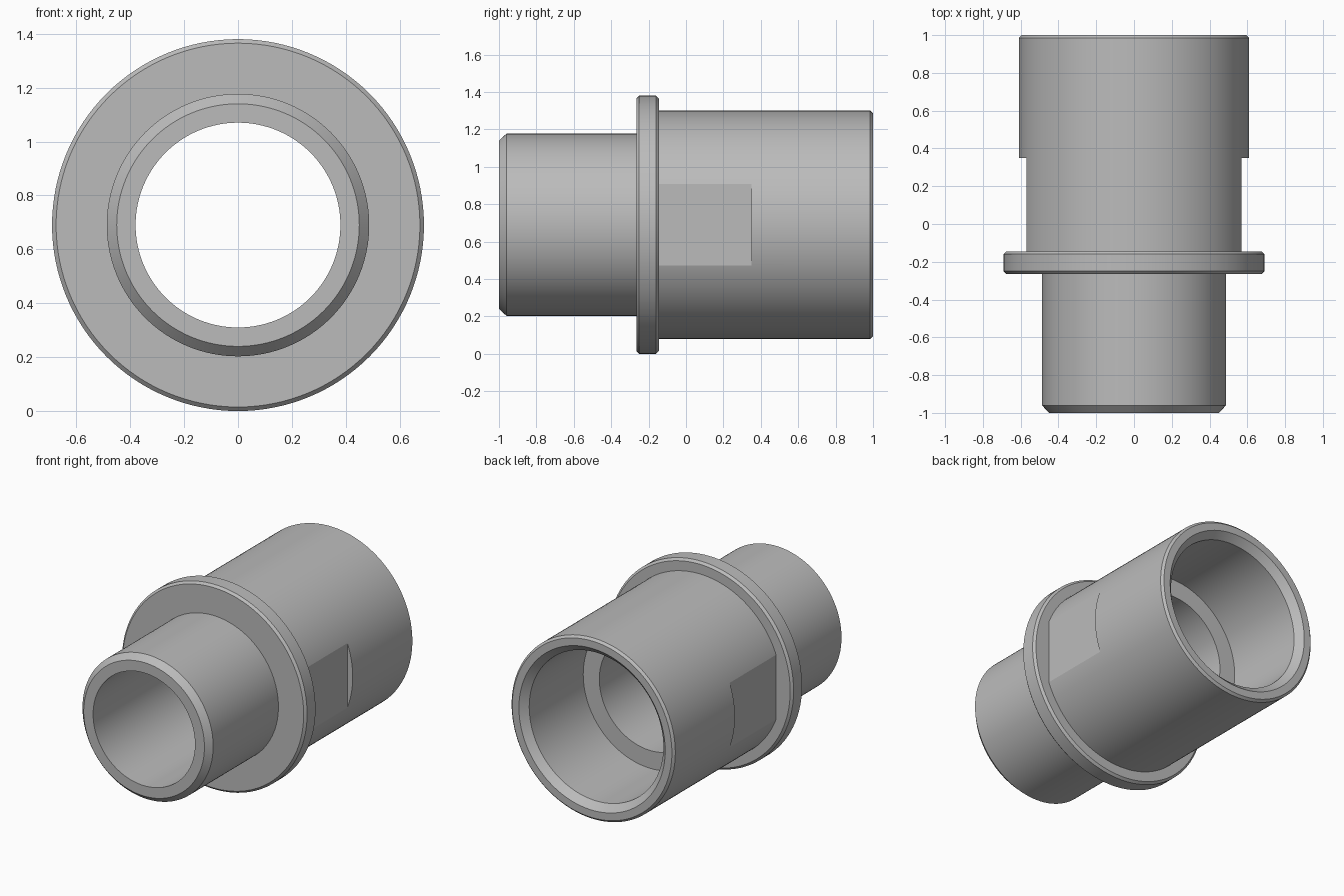
import bpy, bmesh, math
from mathutils import Vector, Matrix

if "Cube" in bpy.data.objects:
    bpy.data.objects.remove(bpy.data.objects["Cube"], do_unlink=True)

AXIS_Z = 0.69
SEGMENTS = 128

metal = bpy.data.materials.new("grey metal")
metal.use_nodes = True
GREY = (0.5, 0.5, 0.5, 1)
metal.diffuse_color = GREY
metal.node_tree.nodes["Principled BSDF"].inputs["Base Color"].default_value = GREY


def lathe(name, profile):
    """Spin a closed (radius, y) profile about the fitting's axis."""
    bm = bmesh.new()
    verts = [bm.verts.new((r, y, 0)) for r, y in profile]
    edges = [bm.edges.new((verts[i - 1], verts[i])) for i in range(len(verts))]
    bmesh.ops.spin(bm, geom=verts + edges, cent=(0, 0, 0), axis=(0, 1, 0),
                   angle=math.tau, steps=SEGMENTS, use_merge=True)
    bmesh.ops.remove_doubles(bm, verts=bm.verts, dist=0.0001)
    bmesh.ops.recalc_face_normals(bm, faces=bm.faces)
    mesh = bpy.data.meshes.new(name)
    bm.to_mesh(mesh)
    bm.free()
    mesh.materials.append(metal)
    obj = bpy.data.objects.new(name, mesh)
    obj.location.z = AXIS_Z
    bpy.context.collection.objects.link(obj)
    return obj


def smooth(obj):
    bpy.ops.object.select_all(action="DESELECT")
    obj.select_set(True)
    bpy.context.view_layer.objects.active = obj
    bpy.ops.object.shade_smooth_by_angle(angle=math.radians(20))


# Narrow front pipe with a chamfered tip
spigot = lathe("front_spigot", [(0.38, -1), (0.45, -1), (0.487, -0.96),
                                (0.487, -0.2), (0.38, -0.2)])

# Chamfered flange
flange = lathe("flange", [(0.43, -0.265), (0.675, -0.265), (0.69, -0.25),
                          (0.69, -0.16), (0.675, -0.145), (0.43, -0.145)])

# Wide rear socket with a stepped bore
socket = lathe("rear_socket", [(0.38, -0.2), (0.61, -0.2), (0.61, 0.985),
                               (0.595, 1), (0.545, 1), (0.5, 0.955),
                               (0.5, 0.38), (0.38, 0.38)])

# Wrench flats on both sides of the socket
FLAT_X, FLAT_END, FLAT_START = 0.57, 0.35, -0.3
for side, sign in (("left", 1), ("right", -1)):
    bm = bmesh.new()
    size = Vector((0.2, FLAT_END - FLAT_START, 1))
    centre = Vector((sign * (FLAT_X + 0.1), (FLAT_END + FLAT_START) / 2, AXIS_Z))
    bmesh.ops.create_cube(bm, size=1, matrix=Matrix.LocRotScale(centre, None, size))
    mesh = bpy.data.meshes.new(side + "_flat_cutter")
    bm.to_mesh(mesh)
    bm.free()
    mesh.materials.append(metal)
    cutter = bpy.data.objects.new(side + "_flat_cutter", mesh)
    bpy.context.collection.objects.link(cutter)
    cutter.hide_render = True
    bpy.context.view_layer.objects.active = socket
    cut = socket.modifiers.new(side + "_flat", "BOOLEAN")
    cut.operation = "DIFFERENCE"
    cut.solver = "EXACT"
    cut.object = cutter
    bpy.ops.object.modifier_apply(modifier=cut.name)
    bpy.data.objects.remove(cutter, do_unlink=True)

for part in (spigot, flange, socket):
    smooth(part)
